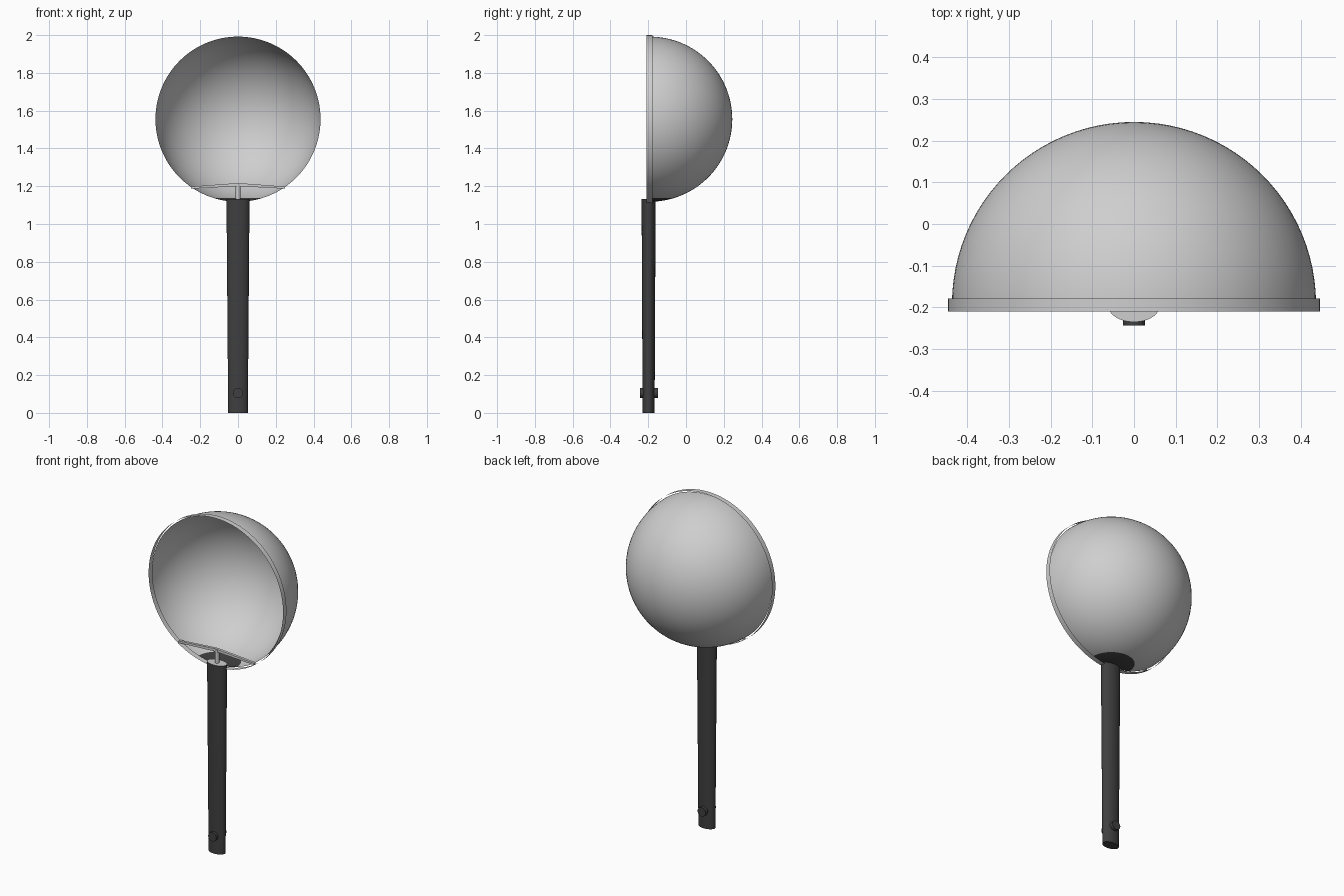
import bpy, bmesh, math
from mathutils import Matrix, Vector

if "Cube" in bpy.data.objects:
    bpy.data.objects.remove(bpy.data.objects["Cube"])


def material(name, value):
    m = bpy.data.materials.new(name)
    m.diffuse_color = (value, value, value, 1)
    m.use_nodes = True
    m.node_tree.nodes["Principled BSDF"].inputs["Base Color"].default_value = m.diffuse_color
    return m


LIGHT = material("light grey metal", 0.62)
DARK = material("dark grey plastic", 0.05)


def finish(name, bm, mats, smooth=True):
    me = bpy.data.meshes.new(name)
    bm.to_mesh(me)
    bm.free()
    ob = bpy.data.objects.new(name, me)
    bpy.context.collection.objects.link(ob)
    for m in mats:
        me.materials.append(m)
    if smooth:
        bpy.ops.object.select_all(action='DESELECT')
        ob.select_set(True)
        bpy.context.view_layer.objects.active = ob
        bpy.ops.object.shade_smooth_by_angle(angle=math.radians(40))
    return ob


def rod(name, r1, r2, depth, centre, mat, axis='Z', caps=True, segments=32):
    bm = bmesh.new()
    rot = Matrix.Rotation(math.radians(90), 4, 'X') if axis == 'Y' else Matrix()
    bmesh.ops.create_cone(bm, cap_ends=caps, segments=segments, radius1=r1, radius2=r2,
                          depth=depth, matrix=Matrix.Translation(centre) @ rot)
    return finish(name, bm, [mat])


R = 0.437
BOWL = Vector((0, -0.192, 1.555))
HANDLE_Y = -0.198
HANDLE_TOP = 1.133

# Bowl: half sphere open to the front, dark patch where it meets the handle
bm = bmesh.new()
bmesh.ops.create_uvsphere(bm, u_segments=96, v_segments=64, radius=R)
bmesh.ops.bisect_plane(bm, geom=bm.verts[:] + bm.edges[:] + bm.faces[:], dist=1e-5,
                       plane_co=(0, 0, 0), plane_no=(0, 1, 0), clear_inner=True)
for f in bm.faces:
    f.material_index = int(f.calc_center_median().z < -R * math.cos(math.radians(16.9)))
bmesh.ops.translate(bm, verts=bm.verts, vec=BOWL)
finish("bowl", bm, [LIGHT, DARK])

# Rim: thin open band around the mouth of the bowl
rod("rim", 0.446, 0.446, 0.031, (0, -0.194, 1.555), LIGHT, 'Y', False, 96)

# Handle: tapered oval shaft with a light top face
bm = bmesh.new()
bmesh.ops.create_cone(bm, cap_ends=True, segments=48, radius1=0.052, radius2=0.061,
                      depth=HANDLE_TOP)
for f in bm.faces:
    f.material_index = int(f.normal.z > 0.9)
bmesh.ops.scale(bm, vec=(1, 0.61, 1), verts=bm.verts)
bmesh.ops.translate(bm, vec=(0, HANDLE_Y, HANDLE_TOP / 2), verts=bm.verts)
finish("handle", bm, [DARK, LIGHT])

# Cross pin through the bottom of the handle
rod("cross_pin", 0.027, 0.027, 0.096, (0, -0.196, 0.105), DARK, 'Y')

# Post rising from the handle to the brace
rod("brace_post", 0.012, 0.012, 0.085, (0, HANDLE_Y, 1.17), LIGHT)

# Brace: shallow peaked bar across the mouth
profile = [(-0.25, 1.187), (0, 1.2), (0.25, 1.187), (0.25, 1.198), (0, 1.217), (-0.25, 1.198)]
bm = bmesh.new()
face = bm.faces.new([bm.verts.new((x, HANDLE_Y - 0.008, z)) for x, z in profile])
side = bmesh.ops.extrude_face_region(bm, geom=[face])
bmesh.ops.translate(bm, vec=(0, 0.016, 0),
                    verts=[v for v in side["geom"] if isinstance(v, bmesh.types.BMVert)])
bmesh.ops.recalc_face_normals(bm, faces=bm.faces)
finish("brace", bm, [LIGHT], smooth=False)
